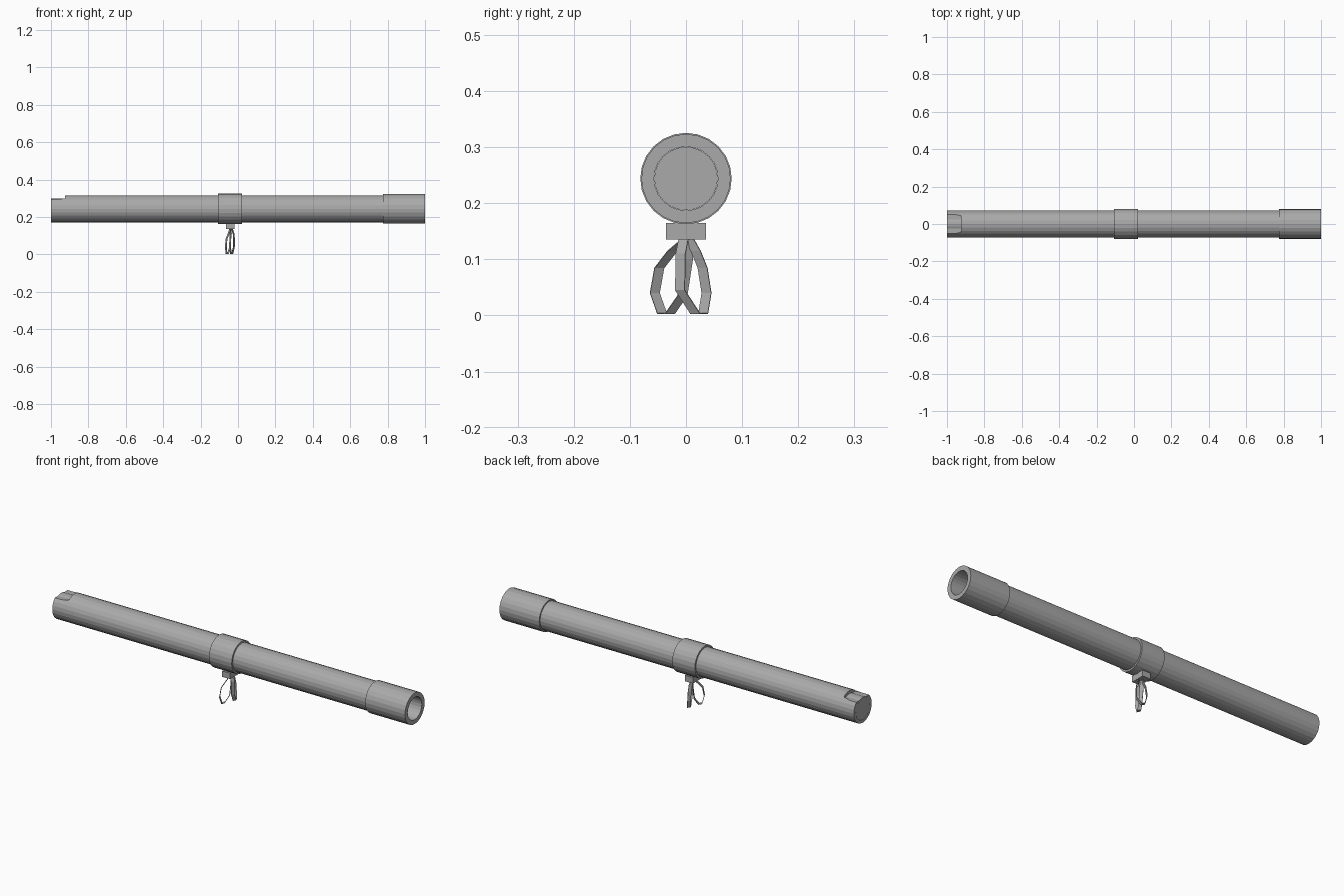
import bpy, bmesh, math
from mathutils import Vector

default = bpy.data.objects.get("Cube")
if default:
    bpy.data.objects.remove(default, do_unlink=True)

grey = bpy.data.materials.new("plain_grey")
grey.use_nodes = True
grey.diffuse_color = (0.4, 0.4, 0.4, 1)
grey.node_tree.nodes["Principled BSDF"].inputs["Base Color"].default_value = (0.4, 0.4, 0.4, 1)

AXIS_Z = 0.244
SIDES = 24
BORE = 0.057
CLIP_X = -0.042


def finish(name, bm):
    """Turn a bmesh into a named grey object."""
    bmesh.ops.recalc_face_normals(bm, faces=bm.faces)
    mesh = bpy.data.meshes.new(name)
    bm.to_mesh(mesh)
    bm.free()
    mesh.materials.append(grey)
    obj = bpy.data.objects.new(name, mesh)
    bpy.context.collection.objects.link(obj)
    return obj


def collar(name, x0, x1, outer, inner):
    """Hollow cylinder along x."""
    bm = bmesh.new()
    rings = []
    for x, r in ((x0, inner), (x0, outer), (x1, outer), (x1, inner)):
        angles = [2 * math.pi * i / SIDES for i in range(SIDES)]
        rings.append([bm.verts.new((x, r * math.sin(a), AXIS_Z + r * math.cos(a))) for a in angles])
    for k in range(4):
        a, b = rings[k], rings[(k + 1) % 4]
        for i in range(SIDES):
            j = (i + 1) % SIDES
            bm.faces.new((a[i], a[j], b[j], b[i]))
    return finish(name, bm)


def plug(name, x0, x1, radius):
    """Solid cylinder along x."""
    bm = bmesh.new()
    bmesh.ops.create_cone(bm, cap_ends=True, segments=SIDES, radius1=radius,
                          radius2=radius, depth=x1 - x0)
    for v in bm.verts:
        v.co = ((x0 + x1) / 2 + v.co.z, v.co.y, AXIS_Z + v.co.x)
    return finish(name, bm)


def box(name, center, size):
    bm = bmesh.new()
    bmesh.ops.create_cube(bm, size=1)
    for v in bm.verts:
        v.co = Vector(center) + Vector([c * s for c, s in zip(v.co, size)])
    return finish(name, bm)


def ribbon(name, points, width):
    """Closed flat strap through points, extended along the width vector."""
    bm = bmesh.new()
    half = Vector(width) / 2
    pairs = []
    for x, y, z in points:
        p = Vector((CLIP_X + x, y, z))
        pairs.append((bm.verts.new(p - half), bm.verts.new(p + half)))
    for a, b in zip(pairs, pairs[1:] + pairs[:1]):
        bm.faces.new((a[0], b[0], b[1], a[1]))
    obj = finish(name, bm)
    mod = obj.modifiers.new("thickness", "SOLIDIFY")
    mod.thickness = 0.002
    return obj


# Long tube, with a flared notch cut through the wall at its mouth end
tube = collar("tube", -1, 0.78, 0.0725, BORE)
cutter = box("notch_cutter", (-0.9675, 0, 0.34), (0.085, 0.1, 0.09))
for v in cutter.data.vertices:
    v.co.y *= 1.2 if v.co.x < -0.97 else 0.9
cutter.hide_render = True
cut = tube.modifiers.new("notch", "BOOLEAN")
cut.operation = "DIFFERENCE"
cut.solver = "EXACT"
cut.object = cutter
bpy.context.view_layer.objects.active = tube
tube.select_set(True)
bpy.ops.object.modifier_apply(modifier="notch")
bpy.data.objects.remove(cutter, do_unlink=True)

plug("mouth_plug", -1, -0.92, BORE - 0.0005)

# Thicker end sleeve and the clamp ring near the middle
collar("end_sleeve", 0.775, 1, 0.0795, BORE)
collar("clamp_ring", -0.107, 0.021, 0.0815, 0.07)

# Block under the clamp that holds the straps
box("strap_block", (CLIP_X, 0, 0.15), (0.045, 0.072, 0.03))

# Two looped straps hanging from the block
ribbon("rear_strap_loop", [
    (0, 0.004, 0.14), (-0.008, -0.025, 0.115), (-0.02, -0.048, 0.085),
    (-0.024, -0.056, 0.04), (-0.02, -0.043, 0.003), (-0.012, -0.028, 0.003),
    (0, -0.006, 0.035), (0.002, 0.004, 0.1)], (0.008, -0.017, 0))
ribbon("front_strap_loop", [
    (0, 0.004, 0.14), (0.003, 0.018, 0.115), (0, 0.03, 0.085),
    (-0.002, 0.037, 0.04), (0.004, 0.031, 0.003), (0.012, 0.016, 0.003),
    (0.022, -0.011, 0.045), (0.02, -0.01, 0.11), (0.01, -0.004, 0.14)], (0.008, 0.017, 0))
